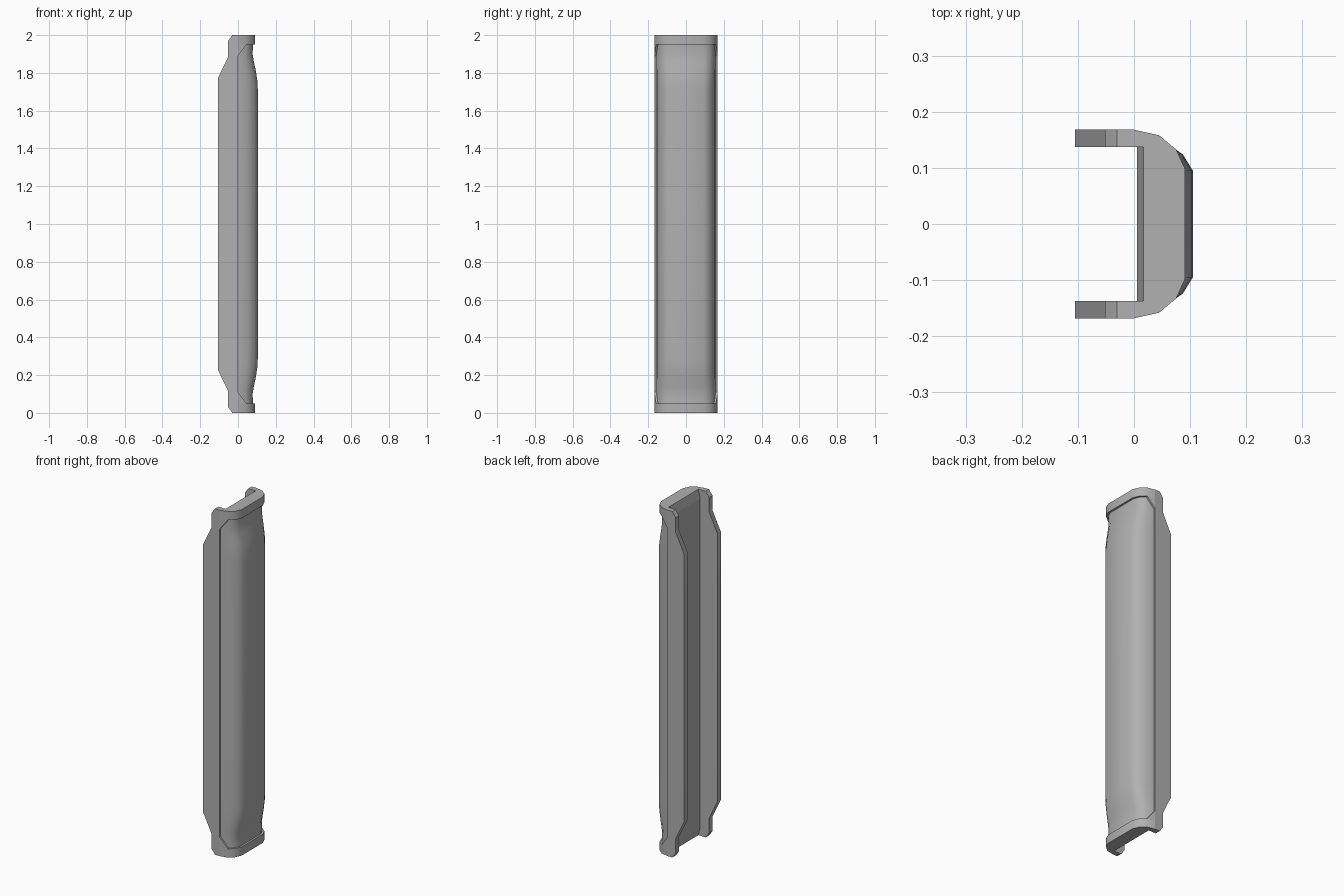
import bpy, bmesh, math

if "Cube" in bpy.data.objects:
    bpy.data.objects.remove(bpy.data.objects["Cube"])

# dark grey finish
grey = bpy.data.materials.new("dark_grey")
grey.diffuse_color = (0.44, 0.44, 0.44, 1)
grey.use_nodes = True
grey.node_tree.nodes["Principled BSDF"].inputs["Base Color"].default_value = grey.diffuse_color


def make_object(name, verts, faces):
    mesh = bpy.data.meshes.new(name)
    mesh.from_pydata(verts, [], faces)
    mesh.materials.append(grey)
    bm = bmesh.new()
    bm.from_mesh(mesh)
    bmesh.ops.recalc_face_normals(bm, faces=bm.faces)
    bm.to_mesh(mesh)
    bm.free()
    obj = bpy.data.objects.new(name, mesh)
    bpy.context.collection.objects.link(obj)
    bpy.ops.object.select_all(action='DESELECT')
    obj.select_set(True)
    bpy.context.view_layer.objects.active = obj
    bpy.ops.object.shade_smooth_by_angle(angle=math.radians(35))
    return obj


def loft(name, rings):
    """Closed solid through rings of equal length."""
    n = len(rings[0])
    verts = [v for ring in rings for v in ring]
    faces = [tuple(range(n)), tuple(range(len(verts) - n, len(verts)))]
    for r in range(len(rings) - 1):
        for i in range(n):
            j = (i + 1) % n
            faces.append((r * n + i, r * n + j, (r + 1) * n + j, (r + 1) * n + i))
    return make_object(name, verts, faces)


def section(half, z, x_in):
    """Mirror a half outline in y and close it along the inner wall."""
    pts = [(x, -y) for x, y in half] + [(x, y) for x, y in reversed(half)]
    pts += [(0, 0.137), (x_in, 0.137), (x_in, -0.137), (0, -0.137)]
    return [(x, y, z) for x, y in pts]


# bulging outer panel, narrowing towards both ends
end_half = [(0, .158), (.04, .149), (.063, .127), (.077, .095)]
mid_half = [(0, .158), (.05, .150), (.087, .124), (.105, .095)]
steps = [(.05, .1), (.10, 0), (.14, .25), (.19, .62), (.24, .9), (.29, 1)]
steps += [(2 - z, t) for z, t in reversed(steps)]
rings = []
for z, t in steps:
    half = [(a + (c - a) * t, b + (d - b) * t)
            for (a, b), (c, d) in zip(end_half, mid_half)]
    rings.append(section(half, z, .005))
loft("outer_panel", rings)

# raised bands at the ends
cap_half = [(0, .168), (.045, .158), (.075, .133), (.091, .098)]
for label, z_out, z_in in (("bottom", 0, .05), ("top", 2, 1.95)):
    loft(label + "_end_band", [section(cap_half, z_out, .017),
                               section(cap_half, z_in, .005)])

# flat side flanges with notched ends
lower = [(0, 0), (-.03, 0), (-.052, .03), (-.052, .115), (-.105, .225)]
outline = lower + [(x, 2 - z) for x, z in reversed(lower)]
outline += [(0, 1.95), (0, 1.89), (0, .11), (0, .05)]
for label, s in (("front", -1), ("back", 1)):
    loft(label + "_flange", [[(x, s * .137, z) for x, z in outline],
                             [(x, s * .168, z) for x, z in outline]])
    # angled corner gussets between flange and end band
    for end, f in (("bottom", lambda z: z), ("top", lambda z: 2 - z)):
        loft(f"{label}_{end}_gusset",
             [[(0, s * .137, f(.11)), (0, s * .137, f(.05)), (.045, s * .137, f(.05))],
              [(0, s * .168, f(.11)), (0, s * .168, f(.05)), (.045, s * .158, f(.05))]])
